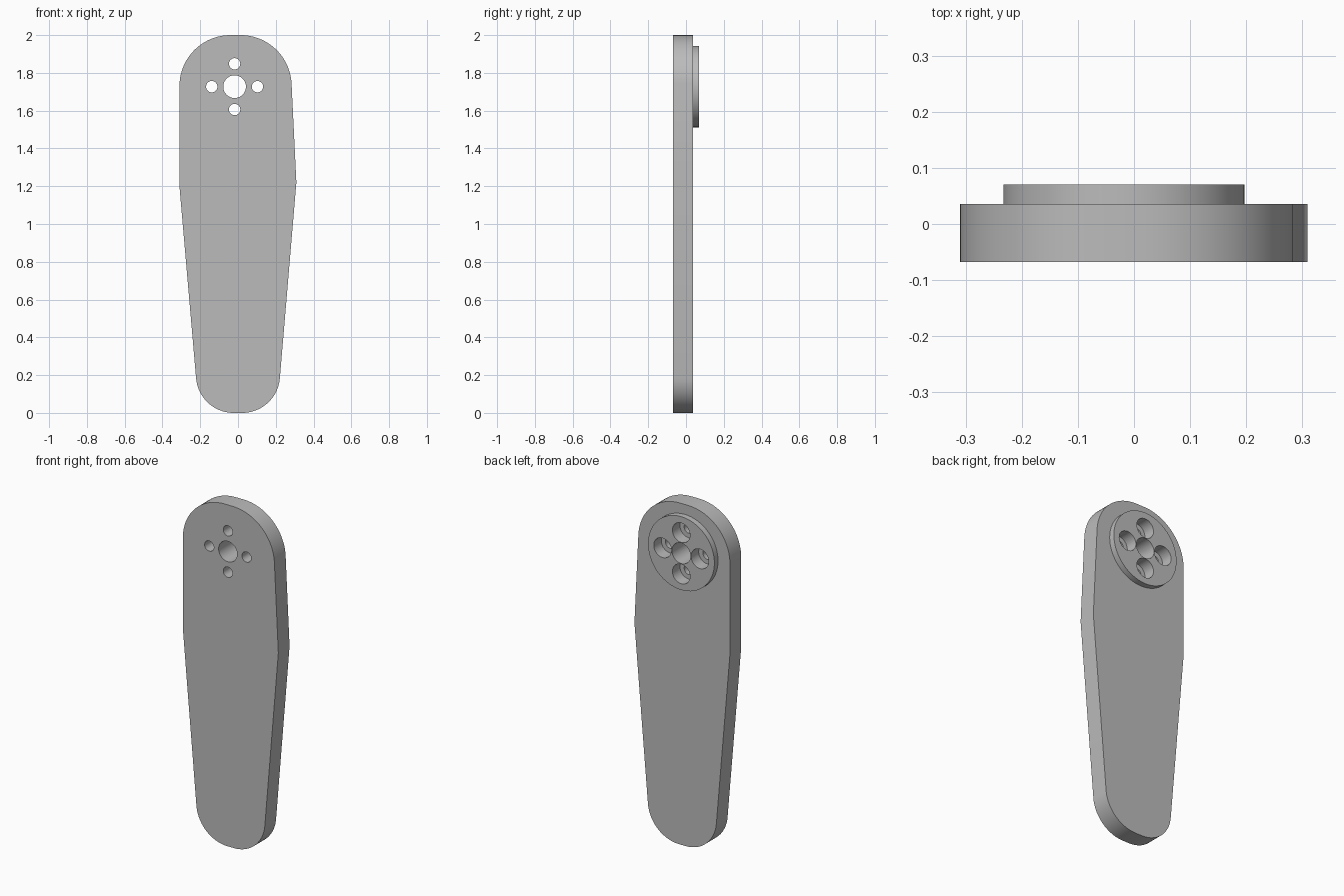
import bpy, bmesh, math
from mathutils import Vector

cube = bpy.data.objects.get("Cube")
if cube:
    bpy.data.objects.remove(cube, do_unlink=True)

FRONT, SEAT, BACK = -0.068, 0.036, 0.07    # front face, plate back, boss back
CX, CZ = -0.018, 1.727                     # hub axis
COUNTERBORE_FLOOR = 0.0
SEGMENTS = 64

grey = bpy.data.materials.new("plain grey")
grey.use_nodes = True
grey.diffuse_color = (0.5, 0.5, 0.5, 1)
grey.node_tree.nodes["Principled BSDF"].inputs["Base Color"].default_value = (0.5, 0.5, 0.5, 1)


def make_object(name, bm):
    bmesh.ops.recalc_face_normals(bm, faces=bm.faces)
    mesh = bpy.data.meshes.new(name)
    bm.to_mesh(mesh)
    bm.free()
    mesh.materials.append(grey)
    obj = bpy.data.objects.new(name, mesh)
    bpy.context.collection.objects.link(obj)
    return obj


def turned(bm, x, z, profile):
    """Closed solid turned about a y-parallel axis from (radius, y) steps."""
    rings = []
    for r, y in profile:
        angles = [math.tau * i / SEGMENTS for i in range(SEGMENTS)]
        rings.append([bm.verts.new((x + r * math.cos(a), y, z + r * math.sin(a))) for a in angles])
    for low, high in zip(rings, rings[1:]):
        for i in range(SEGMENTS):
            j = (i + 1) % SEGMENTS
            bm.faces.new((low[i], low[j], high[j], high[i]))
    bm.faces.new(rings[0])
    bm.faces.new(rings[-1])


def rounded(prev, corner, nxt, radius, steps=20):
    """Points of a tangent arc that rounds off one corner."""
    p, c, n = Vector(prev), Vector(corner), Vector(nxt)
    a, b = (p - c).normalized(), (n - c).normalized()
    if not radius:
        return [c]
    half = a.angle(b) / 2
    centre = c + (a + b).normalized() * radius / math.sin(half)
    start = c + a * radius / math.tan(half) - centre
    end = c + b * radius / math.tan(half) - centre
    sweep = start.angle(end)
    return [centre + (start * math.sin(sweep * (1 - i / steps)) + end * math.sin(sweep * i / steps))
            / math.sin(sweep) for i in range(steps + 1)]


# Tapered plate: polygon with rounded ends, extruded through its thickness
corners = [((-0.31, 2), 0.27), ((0.271, 2), 0.27), ((0.309, 1.22), 0),
           ((0.206, 0), 0.2), ((-0.206, 0), 0.2), ((-0.31, 1.2), 0)]
outline = []
for i, (corner, radius) in enumerate(corners):
    outline += rounded(corners[i - 1][0], corner, corners[(i + 1) % len(corners)][0], radius)
bm = bmesh.new()
face = bm.faces.new([bm.verts.new((p.x, FRONT, p.y)) for p in outline])
extruded = bmesh.ops.extrude_face_region(bm, geom=[face], use_keep_orig=True)["geom"]
bmesh.ops.translate(bm, vec=(0, SEAT - FRONT, 0),
                    verts=[v for v in extruded if isinstance(v, bmesh.types.BMVert)])
plate = make_object("arm_plate", bm)

# Round boss on the back
bm = bmesh.new()
turned(bm, CX, CZ, [(0.215, SEAT), (0.215, BACK)])
boss = make_object("hub_boss", bm)

# Cutter: centre bore and four counterbored screw holes
bm = bmesh.new()
turned(bm, CX, CZ, [(0.06, FRONT - 0.1), (0.06, BACK + 0.1)])
for dx, dz in ((1, 0), (-1, 0), (0, 1), (0, -1)):
    turned(bm, CX + 0.121 * dx, CZ + 0.121 * dz,
           [(0.03, FRONT - 0.1), (0.03, COUNTERBORE_FLOOR),
            (0.057, COUNTERBORE_FLOOR), (0.057, BACK + 0.1)])
cutter = make_object("hole_cutter", bm)
cutter.hide_render = True

# Drill both parts, then smooth the round walls
for obj in (plate, boss):
    bpy.ops.object.select_all(action='DESELECT')
    obj.select_set(True)
    bpy.context.view_layer.objects.active = obj
    drill = obj.modifiers.new("holes", 'BOOLEAN')
    drill.operation = 'DIFFERENCE'
    drill.solver = 'EXACT'
    drill.object = cutter
    bpy.ops.object.modifier_apply(modifier=drill.name)
    bpy.ops.object.shade_smooth_by_angle(angle=math.radians(30))
bpy.data.objects.remove(cutter, do_unlink=True)
